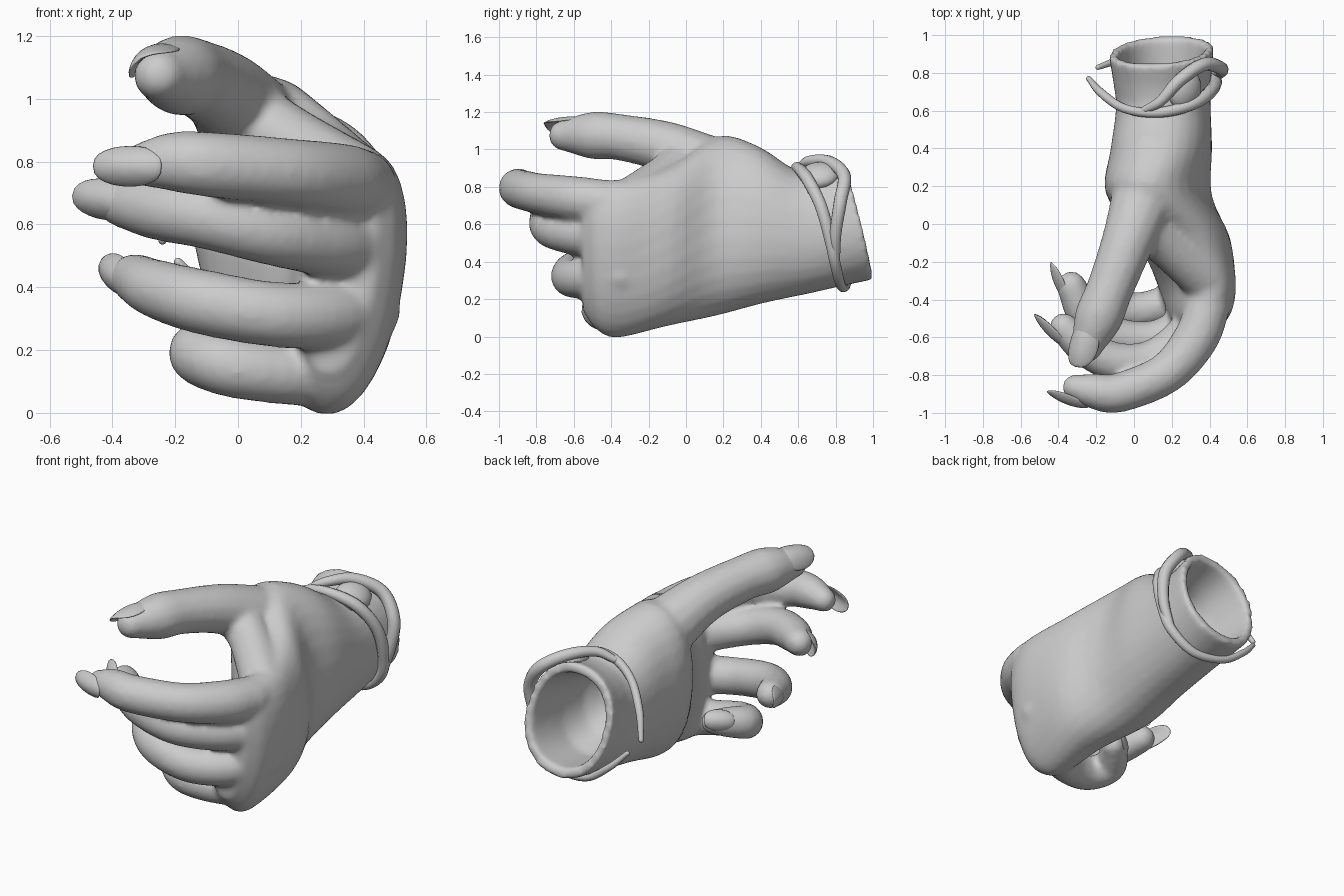
import bpy, bmesh
from math import sin, cos, pi
from mathutils import Vector, Matrix

if "Cube" in bpy.data.objects:
    bpy.data.objects.remove(bpy.data.objects["Cube"])


def bridge(bm, rings):
    """Skin a list of point rings into a closed tube."""
    loops = [[bm.verts.new(p) for p in r] for r in rings]
    n = len(loops[0])
    faces = []
    for a, b in zip(loops, loops[1:]):
        for i in range(n):
            j = (i + 1) % n
            faces.append(bm.faces.new((a[i], a[j], b[j], b[i])))
    faces.append(bm.faces.new(loops[0][::-1]))
    faces.append(bm.faces.new(loops[-1]))
    bmesh.ops.recalc_face_normals(bm, faces=faces)


def smooth_path(pts, steps=5):
    """Catmull-Rom through points of any dimension."""
    p = [Vector(q) for q in pts]
    p = [2 * p[0] - p[1]] + p + [2 * p[-1] - p[-2]]
    out = []
    for a, b, c, d in zip(p, p[1:], p[2:], p[3:]):
        for k in range(steps):
            t = k / steps
            out.append(0.5 * (2 * b + (c - a) * t + (2 * a - 5 * b + 4 * c - d) * t * t
                              + (3 * b - a - 3 * c + d) * t ** 3))
    return out + [p[-2]]


def tube(bm, pts, sides=14, steps=5):
    """Round tube along a path (x, y, z, radius) with hemispherical ends."""
    path = smooth_path(pts, steps)
    cen = [Vector(q[:3]) for q in path]
    rad = [q[3] for q in path]
    d0, d1 = (cen[0] - cen[1]).normalized(), (cen[-1] - cen[-2]).normalized()
    c0, r0, c1, r1 = cen[0], rad[0], cen[-1], rad[-1]
    for a in (pi / 8, pi / 4, 3 * pi / 8, 1.45):
        cen.insert(0, c0 + d0 * r0 * sin(a))
        rad.insert(0, r0 * cos(a))
        cen.append(c1 + d1 * r1 * sin(a))
        rad.append(r1 * cos(a))
    tan = [(cen[min(i + 1, len(cen) - 1)] - cen[max(i - 1, 0)]).normalized()
           for i in range(len(cen))]
    u = tan[0].orthogonal().normalized()
    rings = []
    for i, (c, r, t) in enumerate(zip(cen, rad, tan)):
        if i:
            u = tan[i - 1].rotation_difference(t) @ u
        u = (u - t * u.dot(t)).normalized()
        v = t.cross(u)
        rings.append([c + r * (u * cos(2 * pi * k / sides) + v * sin(2 * pi * k / sides))
                      for k in range(sides)])
    bridge(bm, rings)


def finish(bm, name):
    me = bpy.data.meshes.new(name)
    bm.to_mesh(me)
    bm.free()
    for f in me.polygons:
        f.use_smooth = True
    ob = bpy.data.objects.new(name, me)
    bpy.context.collection.objects.link(ob)
    return ob


def section(s, scale=1.0, n=28):
    """Oval cross-section: top point, bottom point, half thickness."""
    top, bot, half = Vector(s[:3]), Vector(s[3:6]), s[6]
    c, ax = (top + bot) / 2, (top - bot) / 2
    t = Vector((0, 1, 0)).cross(ax).normalized()
    pw = lambda w: (1 if w > 0 else -1) * abs(w) ** 0.92
    return [c + scale * (ax * pw(cos(2 * pi * i / n)) + t * half * pw(sin(2 * pi * i / n)))
            for i in range(n)]


# palm and hollow wrist, from inside the cuff out and forward to the knuckles
hand = bmesh.new()
palm = [
    (.08, .84, .935, .21, 1.0, .31, .275),
    (.11, .70, .89, .19, .83, .27, .258),
    (.13, .58, .895, .18, .66, .23, .25),
    (.10, .38, 1.02, .19, .42, .18, .265),
    (.05, .17, 1.07, .21, .15, .11, .27),
    (.26, -.05, .93, .26, -.10, .055, .25),
    (.41, -.28, .845, .26, -.36, -.005, .19),
    (.40, -.47, .83, .29, -.47, .03, .16),
    (.37, -.56, .75, .28, -.55, .13, .11),
]
inner = [section((.16, .42, .92, .17, .48, .24, .25), .3),
         section((.14, .50, .90, .17, .56, .26, .25), .6),
         section((.12, .64, .88, .18, .72, .26, .25), .76),
         section(palm[0], .82)]
bridge(hand, inner + [section(s) for s in smooth_path(palm, 4)])

# thumb, four fingers and the web of the thumb: x, y, z, radius
digits = {
    "thumb": [(.10, .36, .84, .17), (.05, .14, .90, .17), (-.035, -.10, 1.01, .14),
              (-.13, -.35, 1.065, .125), (-.19, -.5, 1.075, .128), (-.25, -.65, 1.075, .085)],
    "web": [(.04, -.02, .93, .13), (.16, -.10, .86, .12), (.37, -.28, .73, .13)],
    "index": [(.39, -.44, .72, .12), (.325, -.61, .74, .12), (.17, -.79, .765, .11),
              (-.08, -.893, .79, .106), (-.21, -.885, .80, .096), (-.31, -.865, .79, .07)],
    "middle": [(.41, -.38, .53, .12), (.29, -.57, .54, .11), (.10, -.715, .575, .105),
               (-.10, -.73, .625, .105), (-.26, -.65, .65, .1), (-.37, -.55, .67, .08)],
    "ring": [(.40, -.35, .33, .12), (.29, -.52, .31, .11), (.10, -.615, .315, .105),
             (-.12, -.59, .355, .105), (-.26, -.48, .395, .095), (-.33, -.33, .43, .08)],
    "little": [(.30, -.34, .13, .115), (.15, -.43, .125, .1), (-.03, -.46, .15, .1),
               (-.13, -.38, .19, .095), (-.08, -.28, .215, .085), (-.03, -.22, .225, .07)],
}
for pts in digits.values():
    tube(hand, pts)
ob = finish(hand, "hand")
m = ob.modifiers.new("blend", 'REMESH')
m.mode = 'VOXEL'
m.voxel_size = 0.016
m.use_smooth_shade = True
m = ob.modifiers.new("soften", 'SMOOTH')
m.iterations = 10


# fingernails: curved flattened plates, long axis and outward normal given
def nail(name, pos, along, normal, length, width):
    bm = bmesh.new()
    bmesh.ops.create_uvsphere(bm, u_segments=24, v_segments=12, radius=1)
    x = Vector(along).normalized()
    z = Vector(normal)
    z = (z - x * z.dot(x)).normalized()
    y = z.cross(x)
    for v in bm.verts:
        a, b, c = v.co
        b = (1 if b > 0 else -1) * abs(b) ** .75
        h = c * .014 - .035 * b * b * width / .13 - .012 * a * a
        v.co = Vector(pos) + x * a * length / 2 + y * b * width / 2 + z * h
    finish(bm, name)


nail("thumb_nail", (-.287, -.64, 1.152), (-.25, -.95, -.1), (-.5, 0, .85), .24, .175)
nail("index_nail", (-.357, -.94, .787), (-.92, .36, 0), (-.36, -.93, .05), .235, .13)
nail("middle_nail", (-.45, -.575, .68), (-.68, .70, .1), (-.72, -.68, 0), .25, .13)
nail("ring_nail", (-.41, -.31, .445), (-.36, .9, .25), (-.9, -.4, .1), .23, .12)
nail("little_nail", (-.09, -.19, .264), (.75, .62, .1), (-.65, .6, .45), .17, .12)

# open bracelet: a long strand wrapping the wrist, and an upper lid strand
strands = {
    "bracelet_band": [(-.24, .77, .55, .014), (-.18, .70, .68, .022), (-.07, .62, .81, .024),
                      (.06, .59, .89, .026), (.2, .60, .9, .03), (.34, .65, .84, .034),
                      (.42, .72, .7, .034), (.43, .77, .52, .032), (.39, .80, .38, .03),
                      (.25, .83, .27, .026), (.06, .86, .28, .022), (-.09, .86, .38, .02),
                      (-.19, .83, .48, .014)],
    "bracelet_upper_lid": [(.05, .60, .89, .02), (.14, .65, .935, .028), (.24, .76, .935, .034),
                           (.37, .845, .86, .036), (.46, .825, .72, .036),
                           (.45, .80, .55, .032), (.40, .80, .40, .024)],
}
for name, pts in strands.items():
    bm = bmesh.new()
    tube(bm, pts, 10, 6)
    finish(bm, name)

# eye-shaped bead between the lids
bm = bmesh.new()
rot = Vector((.55, -.15, .8)).to_track_quat('Z', 'Y').to_matrix().to_4x4()
bmesh.ops.create_uvsphere(bm, u_segments=20, v_segments=12, radius=1,
                          matrix=Matrix.Translation((.27, .71, .86)) @ rot
                          @ Matrix.Diagonal((.11, .095, .06, 1)))
finish(bm, "bracelet_eye")
